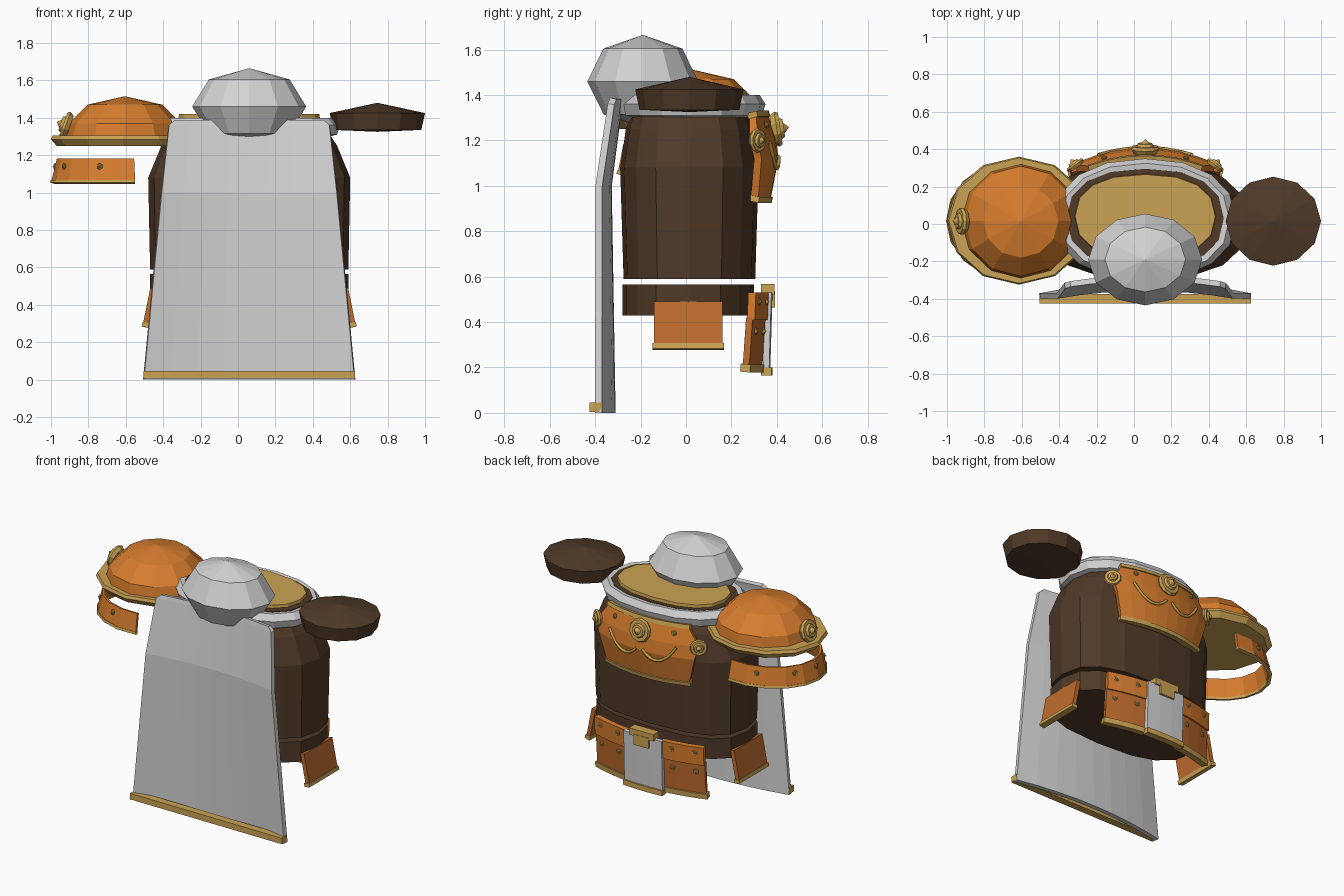
import bpy, bmesh
from math import sin, cos, pi, radians, copysign
from mathutils import Vector

if "Cube" in bpy.data.objects:
    bpy.data.objects.remove(bpy.data.objects["Cube"])

CX = 0.06  # middle of the torso


def material(name, rgb):
    m = bpy.data.materials.new(name)
    m.use_nodes = True
    m.diffuse_color = (*rgb, 1)
    m.node_tree.nodes["Principled BSDF"].inputs["Base Color"].default_value = (*rgb, 1)
    return m


BROWN = material("dark leather brown", (0.08, 0.042, 0.021))
ORANGE = material("bright orange", (0.68, 0.205, 0.027))
COPPER = material("copper orange", (0.52, 0.15, 0.027))
GOLD = material("antique gold", (0.6, 0.37, 0.09))
WHITE = material("pale grey", (0.65, 0.65, 0.65))


def grid(name, rows, mat, closed=False, cap=False, thick=0):
    """Skin rows of points; optionally close them, cap the ends or thicken."""
    bm = bmesh.new()
    vs = [[bm.verts.new(p) for p in row] for row in rows]
    n = len(vs[0])
    for a, b in zip(vs, vs[1:]):
        for i in range(n if closed else n - 1):
            j = (i + 1) % n
            bm.faces.new((a[i], a[j], b[j], b[i]))
    if cap:
        bm.faces.new(vs[0])
        bm.faces.new(vs[-1])
    bmesh.ops.remove_doubles(bm, verts=bm.verts, dist=0.0005)
    bmesh.ops.recalc_face_normals(bm, faces=bm.faces)
    me = bpy.data.meshes.new(name)
    bm.to_mesh(me)
    bm.free()
    me.materials.append(mat)
    ob = bpy.data.objects.new(name, me)
    bpy.context.collection.objects.link(ob)
    if thick:
        s = ob.modifiers.new("thickness", 'SOLIDIFY')
        s.thickness, s.offset = thick, 0
    return ob


def power(v, p):
    return copysign(abs(v) ** p, v)


def loft(name, profile, mat, centre=(0, 0), sides=12, p=1, cap=True, closed_loop=False):
    """Stack of (z, x radius, y radius) ovals; p below 1 makes them boxier."""
    if closed_loop:
        profile = profile + profile[:1]
    rows = [[(centre[0] + rx * power(sin(2 * pi * i / sides), p),
              centre[1] + ry * power(cos(2 * pi * i / sides), p), z)
             for i in range(sides)] for z, rx, ry in profile]
    return grid(name, rows, mat, True, cap and not closed_loop and profile[0][1] > 0 and profile[-1][1] > 0)


def sheet(name, rows, mat, bow, thick, cols=8):
    """Bowed plate from (z, x start, x end, y) rows, x measured from the torso middle."""
    pts = []
    for z, x0, x1, y in rows:
        xs = [x0 + (x1 - x0) * i / cols for i in range(cols + 1)]
        pts.append([(CX + x, y - bow * x * x, z) for x in xs])
    return grid(name, pts, mat, thick=thick)


def box(name, loc, size, mat, tilt=0):
    bpy.ops.mesh.primitive_cube_add(size=1, location=loc, rotation=(0, tilt, 0))
    ob = bpy.context.object
    ob.name, ob.scale = name, size
    ob.data.materials.append(mat)
    return ob


def rosette(name, loc, normal, r, sides=10):
    prof = [(-0.3, 0.8), (0, 1), (0.2, 0.9), (0.2, 0.6), (0.4, 0.5), (0.4, 0.3), (0.7, 0)]
    ob = loft(name, [(z * r, q * r, q * r) for z, q in prof] + [], GOLD, sides=sides)
    ob.location = loc
    ob.rotation_euler = Vector(normal).to_track_quat('Z', 'Y').to_euler()


def stud(name, loc, normal):
    rosette(name, loc, normal, 0.018, 6)


# Torso, neck opening and waist band
loft("torso", [(0.59, 0.53, 0.29), (1.08, 0.54, 0.305), (1.25, 0.47, 0.28), (1.31, 0.43, 0.26)],
     BROWN, (CX, 0.015), 16, 0.75)
loft("waist_band", [(0.43, 0.53, 0.29), (0.565, 0.53, 0.29)], BROWN, (CX, 0.01), 16, 0.75)
loft("neck_lining", [(1.3, 0.42, 0.27), (1.4, 0.42, 0.265)], BROWN, (CX, 0.03), 16, 0.85)
loft("neck_plate", [(1.38, 0.38, 0.23), (1.42, 0.375, 0.225)], GOLD, (CX, 0.04), 16, 0.85)
loft("collar", [(1.3, 0.43, 0.27), (1.31, 0.47, 0.31), (1.36, 0.485, 0.325), (1.4, 0.45, 0.3),
                (1.395, 0.415, 0.255)], WHITE, (CX, 0.025), 16, 0.9, closed_loop=True)

# Rolled hood
loft("hood", [(1.46 + 0.205 * sin(a * pi / 4), 0.305 * cos(a * pi / 4), 0.245 * cos(a * pi / 4))
              for a in range(-2, 3)], WHITE, (CX, -0.19))

# Cape with hem
sheet("cape", [(0, -0.565, 0.565, -0.325), (1, -0.47, 0.47, -0.342), (1.36, -0.43, 0.43, -0.295),
               (1.385, -0.4, 0.4, -0.29)], WHITE, 0.19, 0.03)
box("cape_hem", (CX, -0.4, 0.025), (1.13, 0.05, 0.04), GOLD)

# Plain shoulder pad
loft("plain_shoulder_pad", [(1.325, 0, 0), (1.335, 0.235, 0.22), (1.425, 0.255, 0.238), (1.48, 0, 0)],
     BROWN, (0.745, 0.015))

# Domed shoulder guard
DOME = (-0.615, 0.018)
loft("shoulder_rim", [(1.25, 0.355, 0.315), (1.285, 0.385, 0.342), (1.305, 0.375, 0.335)], GOLD, DOME)
loft("shoulder_dome", [(1.3, 0.32, 0.305), (1.37, 0.3, 0.295), (1.47, 0.2, 0.195), (1.515, 0, 0)],
     ORANGE, (-0.605, 0.015))
rosette("shoulder_rosette", (-0.92, 0.015, 1.36), (-1, 0, 0.35), 0.075)


def arc(name, levels, mat, thick):
    angles = [radians(80 + 20 * i) for i in range(11)]
    grid(name, [[(DOME[0] + rx * cos(a), DOME[1] + ry * sin(a), z) for a in angles]
                for z, rx, ry in levels], mat, thick=thick)


arc("shoulder_lower_band", [(1.18, 0.345, 0.29), (1.055, 0.375, 0.315)], ORANGE, 0.018)
arc("shoulder_band_trim", [(1.065, 0.374, 0.314), (1.05, 0.378, 0.318)], GOLD, 0.024)
for deg in (110, 150, 180, 210, 250):
    c, s = cos(radians(deg)), sin(radians(deg))
    stud("band_stud", (DOME[0] + 0.365 * c, DOME[1] + 0.31 * s, 1.14), (c, s, 0.1))

# Breastplate with trims, rosettes and hanging chains
sheet("breastplate", [(1.31, -0.29, 0.29, 0.345), (1.2, -0.37, 0.37, 0.38), (1.12, -0.35, 0.35, 0.39),
                      (0.94, -0.3, 0.3, 0.355)], ORANGE, 0.6, 0.035)
sheet("breastplate_top_trim", [(1.325, -0.3, 0.3, 0.343), (1.3, -0.3, 0.3, 0.35)], GOLD, 0.6, 0.045)
sheet("breastplate_bottom_trim", [(0.955, -0.31, 0.31, 0.358), (0.93, -0.31, 0.31, 0.353)], GOLD, 0.6, 0.05)
rosette("centre_rosette", (CX, 0.4, 1.25), (0, 1, 0.15), 0.078)
for side in (-1, 1):
    rosette("corner_rosette", (CX + side * 0.375, 0.315, 1.2), (side * 0.6, 0.8, 0), 0.055)
    stud("breastplate_stud", (CX + side * 0.22, 0.355, 1.27), (side * 0.3, 1, 0.3))
    cu = bpy.data.curves.new("chain", 'CURVE')
    cu.dimensions, cu.bevel_depth, cu.bevel_resolution = '3D', 0.009, 1
    sp = cu.splines.new('POLY')
    sp.points.add(8)
    for i, pt in enumerate(sp.points):
        t = i / 8
        x = 0.02 + 0.23 * t
        z = 1.13 + 0.06 * t - 0.32 * t * (1 - t)
        pt.co = (CX + side * x, 0.408 - 0.6 * x * x, z, 1)
    cu.materials.append(GOLD)
    bpy.context.collection.objects.link(bpy.data.objects.new("breastplate_chain", cu))

# Hip guards, waist plates and their trims, mirrored about the middle
for side in (-1, 1):
    tilt = -side * 0.2
    box("hip_guard", (CX + side * 0.535, 0.01, 0.39), (0.028, 0.3, 0.2), COPPER, tilt)
    box("hip_guard_trim", (CX + side * 0.554, 0.01, 0.292), (0.038, 0.315, 0.025), GOLD, tilt)
    a, b = side * 0.13, side * 0.4
    sheet("upper_waist_plate", [(0.53, a, b, 0.355), (0.41, a, b, 0.35)], ORANGE, 0.4, 0.035, 3)
    sheet("lower_waist_plate", [(0.42, a, b, 0.343), (0.2, a, b, 0.328)], COPPER, 0.4, 0.03, 3)
    sheet("waist_plate_trim", [(0.215, a, side * 0.41, 0.33), (0.18, a, side * 0.41, 0.327)], GOLD, 0.4, 0.045, 3)
    for x in (0.2, 0.35):
        for z, y in ((0.49, 0.372), (0.36, 0.358)):
            stud("waist_stud", (CX + side * x, y - 0.4 * x * x, z), (side * x, 1, 0))

# Centre panel and buckle
sheet("centre_panel", [(0.53, -0.14, 0.14, 0.368), (0.19, -0.14, 0.14, 0.358)], WHITE, 0.3, 0.028, 3)
sheet("centre_panel_trim", [(0.2, -0.145, 0.145, 0.36), (0.165, -0.145, 0.145, 0.36)], GOLD, 0.3, 0.045, 3)
box("buckle", (CX, 0.36, 0.545), (0.18, 0.06, 0.045), GOLD)
box("buckle_tongue", (CX, 0.383, 0.5), (0.11, 0.02, 0.07), GOLD)
